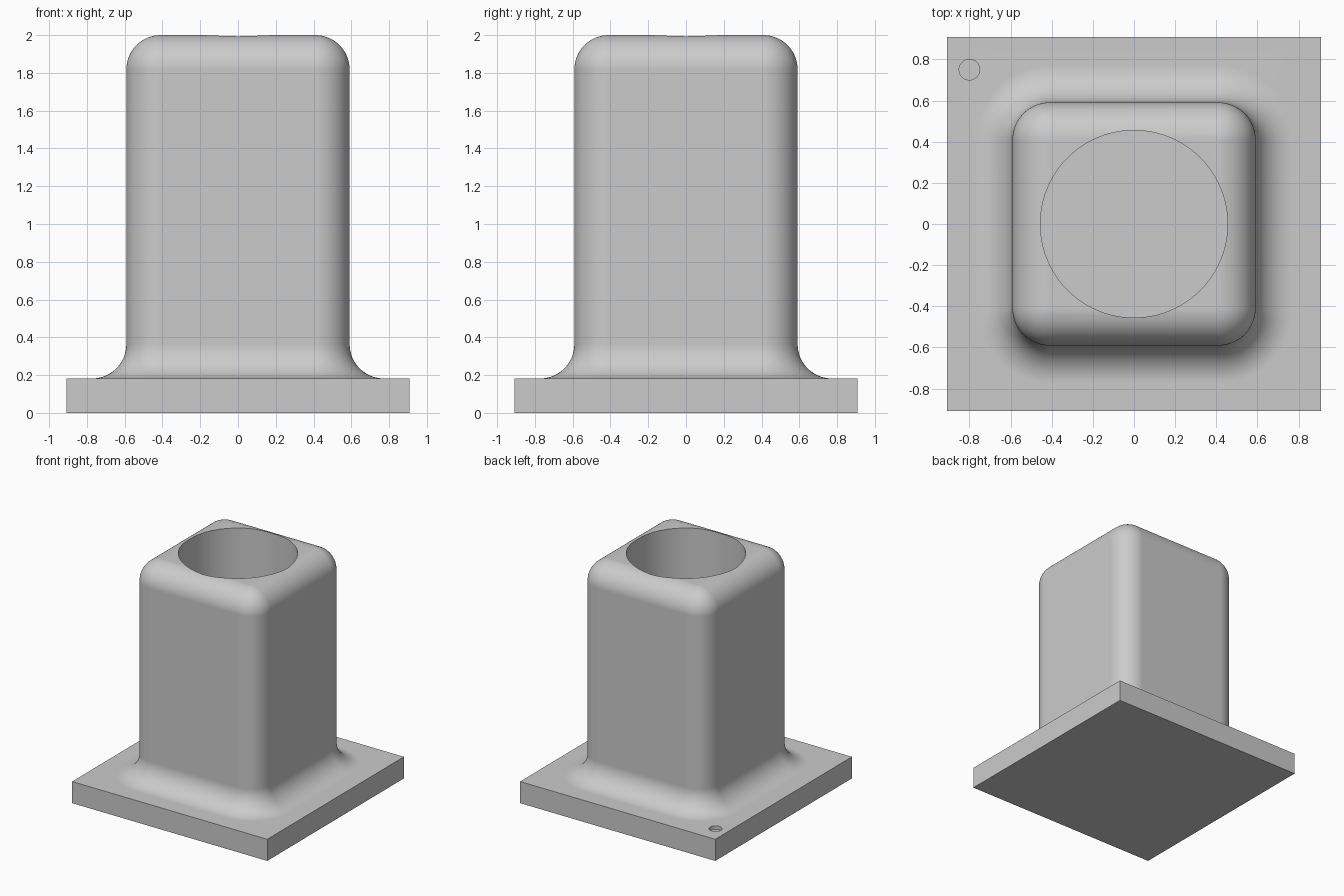
import bpy, bmesh
from math import sin, cos, pi

if "Cube" in bpy.data.objects:
    bpy.data.objects.remove(bpy.data.objects["Cube"], do_unlink=True)

grey = bpy.data.materials.new("light grey")
grey.use_nodes = True
colour = (0.6, 0.6, 0.6, 1)
grey.diffuse_color = colour
grey.node_tree.nodes["Principled BSDF"].inputs["Base Color"].default_value = colour

BASE, THICK, SIDE, R = 0.909, 0.182, 0.591, 0.182   # half sizes and fillet radius
HEIGHT, SEG = 2.0, 16
CORE = SIDE - R                                      # centre of corner rounding


def ring(bm, centre, radius, z):
    """Rounded square loop; radius 0 gives a sharp square."""
    verts = []
    for q, (sx, sy) in enumerate([(1, 1), (-1, 1), (-1, -1), (1, -1)]):
        for i in range(SEG + 1):
            a = (q + i / SEG) * pi / 2
            verts.append(bm.verts.new((sx * centre + radius * cos(a),
                                       sy * centre + radius * sin(a), z)))
    return verts


# Square plate flowing through a concave fillet into a rounded column
bm = bmesh.new()
rings = [ring(bm, BASE, 0, 0), ring(bm, BASE, 0, THICK)]
arc = [i / SEG * pi / 2 for i in range(SEG + 1)]
for a in arc:
    rings.append(ring(bm, CORE, R + R * (1 - sin(a)), THICK + R * (1 - cos(a))))
for a in arc:
    rings.append(ring(bm, CORE, R * cos(a), HEIGHT - R + R * sin(a)))
for low, high in zip(rings, rings[1:]):
    n = len(low)
    for i in range(n):
        j = (i + 1) % n
        bm.faces.new((low[i], low[j], high[j], high[i]))
bm.faces.new(rings[0][::-1])
bm.faces.new(rings[-1])
bmesh.ops.remove_doubles(bm, verts=bm.verts, dist=1e-5)
bmesh.ops.dissolve_degenerate(bm, edges=bm.edges, dist=1e-5)
bmesh.ops.recalc_face_normals(bm, faces=bm.faces)
mesh = bpy.data.meshes.new("column_on_base")
bm.to_mesh(mesh)
bm.free()
mesh.materials.append(grey)
body = bpy.data.objects.new("column_on_base", mesh)
bpy.context.collection.objects.link(body)


def drill(name, x, y, radius, floor, top, sides):
    """Cut a blind round hole into the body."""
    bpy.ops.mesh.primitive_cylinder_add(vertices=sides, radius=radius, depth=top - floor,
                                        location=(x, y, (top + floor) / 2))
    cutter = bpy.context.object
    cutter.name = name
    cutter.hide_render = True
    cutter.data.materials.append(grey)
    mod = body.modifiers.new(name, 'BOOLEAN')
    mod.operation, mod.solver, mod.object = 'DIFFERENCE', 'EXACT', cutter
    bpy.context.view_layer.objects.active = body
    bpy.ops.object.modifier_apply(modifier=name)
    bpy.data.objects.remove(cutter, do_unlink=True)


# Wide bore in the column and small marker dimple in the plate
drill("bore_cutter", 0, 0, 0.455, THICK, HEIGHT + 0.2, 96)
drill("dimple_cutter", -0.8, 0.75, 0.05, THICK - 0.03, THICK + 0.1, 32)

# Smooth fillets with crisp plate and hole edges
bpy.ops.object.select_all(action='DESELECT')
body.select_set(True)
bpy.context.view_layer.objects.active = body
bpy.ops.object.shade_smooth_by_angle(angle=pi / 6)
weighted = body.modifiers.new("even_shading", 'WEIGHTED_NORMAL')
weighted.keep_sharp = True
